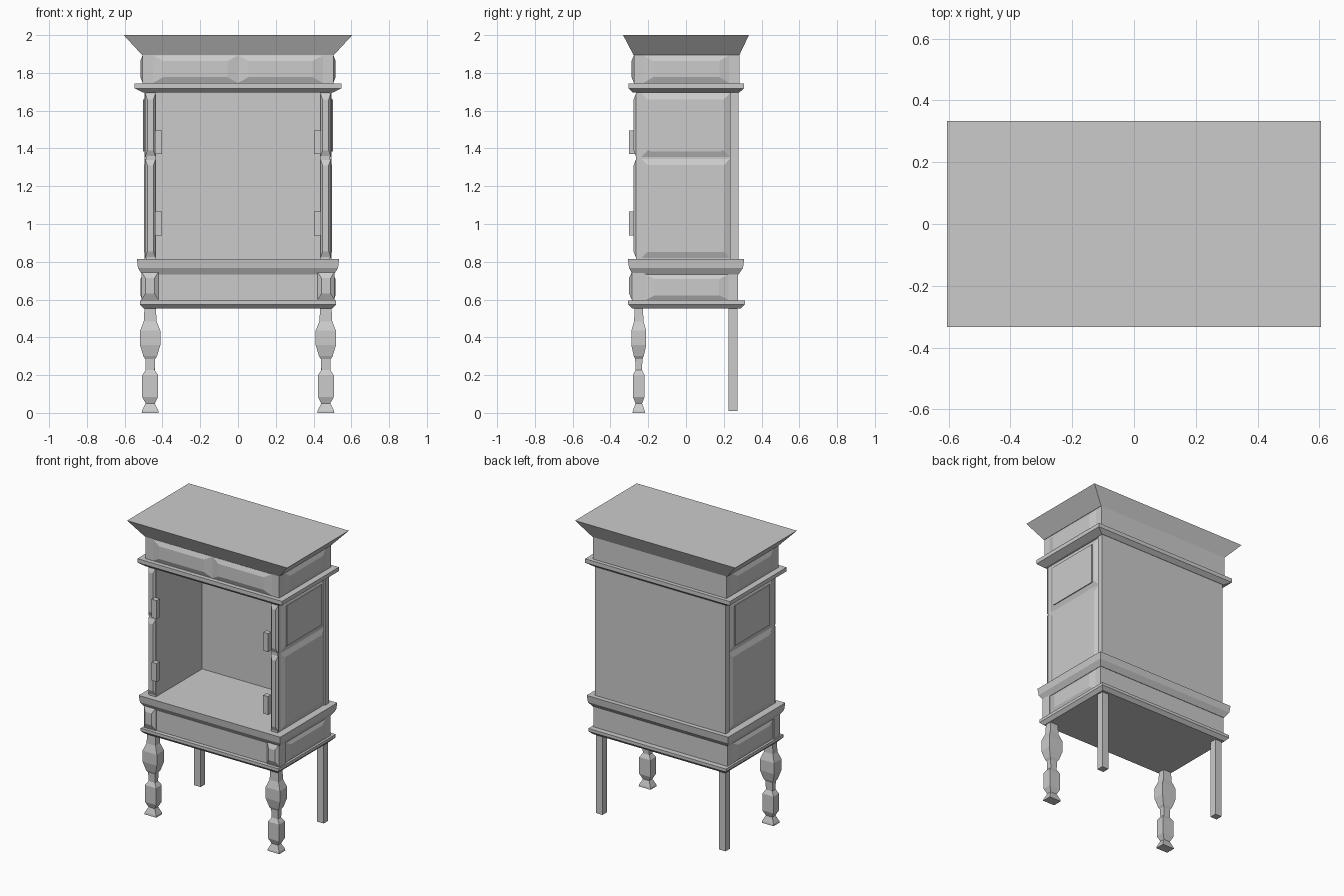
import bpy

cube = bpy.data.objects.get("Cube")
if cube:
    bpy.data.objects.remove(cube, do_unlink=True)

GREY = (0.6, 0.6, 0.6, 1)
wood = bpy.data.materials.new("grey wood")
wood.use_nodes = True
wood.diffuse_color = GREY
wood.node_tree.nodes["Principled BSDF"].inputs["Base Color"].default_value = GREY


def loft(name, rings):
    """Solid through closed four-cornered rings."""
    verts = [v for ring in rings for v in ring]
    last = 4 * (len(rings) - 1)
    faces = [(3, 2, 1, 0), tuple(range(last, last + 4))]
    for r in range(0, last, 4):
        for i in range(4):
            j = (i + 1) % 4
            faces.append((r + i, r + j, r + 4 + j, r + 4 + i))
    mesh = bpy.data.meshes.new(name)
    mesh.from_pydata(verts, [], faces)
    mesh.materials.append(wood)
    obj = bpy.data.objects.new(name, mesh)
    bpy.context.collection.objects.link(obj)
    return obj


def rect(x0, x1, y0, y1, z):
    return [(x0, y0, z), (x1, y0, z), (x1, y1, z), (x0, y1, z)]


def box(name, x0, x1, y0, y1, z0, z1):
    return loft(name, [rect(x0, x1, y0, y1, z0), rect(x0, x1, y0, y1, z1)])


def moulding(name, *levels):
    """Full-width band; each level is height, half width, front, back."""
    return loft(name, [rect(-x, x, y0, y1, z) for z, x, y0, y1 in levels])


def front_panel(name, x0, x1, z0, z1, y, depth, bx, bz):
    """Raised bevelled panel facing the front."""
    def ring(yy, i, k):
        return [(x0 + i, yy, z0 + k), (x1 - i, yy, z0 + k),
                (x1 - i, yy, z1 - k), (x0 + i, yy, z1 - k)]
    return loft(name, [ring(y, 0, 0), ring(y - depth, bx, bz)])


def side_panel(name, side, y0, y1, z0, z1, x, depth, by, bz):
    """Raised bevelled panel facing left or right."""
    def ring(xx, i, k):
        pts = [(side * xx, y0 + i, z0 + k), (side * xx, y1 - i, z0 + k),
               (side * xx, y1 - i, z1 - k), (side * xx, y0 + i, z1 - k)]
        return pts if side > 0 else pts[::-1]
    return loft(name, [ring(x, 0, 0), ring(x + depth, by, bz)])


# Horizontal bands from bottom to top
moulding("base_moulding", (0.553, 0.50, -0.285, 0.29), (0.575, 0.52, -0.308, 0.312),
         (0.595, 0.52, -0.308, 0.312))
moulding("drawer_box", (0.595, 0.505, -0.28, 0.275), (0.74, 0.505, -0.28, 0.275))
moulding("waist_moulding", (0.733, 0.508, -0.282, 0.278), (0.768, 0.53, -0.302, 0.302),
         (0.815, 0.535, -0.308, 0.308))
moulding("frieze_lower_moulding", (1.695, 0.50, -0.28, 0.28), (1.718, 0.547, -0.305, 0.308),
         (1.745, 0.547, -0.305, 0.308))
moulding("frieze_box", (1.745, 0.505, -0.276, 0.283), (1.895, 0.505, -0.276, 0.283))
moulding("top_cornice", (1.895, 0.508, -0.278, 0.283), (2.0, 0.605, -0.333, 0.333))

# Open cabinet
box("back_panel", -0.495, 0.495, 0.235, 0.278, 0.815, 1.695)

# Foot, block, neck and bulb of a turned leg: height, half width
LEG = [(0, 0.045), (0.012, 0.043), (0.05, 0.024), (0.085, 0.042), (0.2, 0.042),
       (0.227, 0.024), (0.285, 0.026), (0.3, 0.036), (0.36, 0.054), (0.435, 0.054),
       (0.485, 0.034), (0.56, 0.03)]

for side, word in ((1, "left"), (-1, "right")):
    def span(a, b):
        return (a, b) if side > 0 else (-b, -a)

    # Cabinet walls with stile and side panels
    box(word + "_wall", *span(0.435, 0.485), -0.266, 0.235, 0.815, 1.695)
    for part, z0, z1 in (("lower", 0.82, 1.345), ("upper", 1.355, 1.693)):
        front_panel(f"{word}_{part}_stile_panel", *span(0.436, 0.492), z0, z1,
                    -0.264, 0.014, 0.012, 0.035)
        side_panel(f"{word}_{part}_side_panel", side, -0.235, 0.232, z0, z1,
                   0.485, 0.013, 0.03, 0.033)
    side_panel(word + "_upper_plate", side, -0.19, 0.185, 1.385, 1.66,
               0.497, 0.006, 0, 0)

    # Frieze and drawer panels
    front_panel(word + "_frieze_panel", *span(0.0, 0.45), 1.747, 1.893,
                -0.276, 0.012, 0.055, 0.03)
    side_panel(word + "_frieze_side_panel", side, -0.225, 0.228, 1.747, 1.893,
               0.505, 0.012, 0.05, 0.03)
    side_panel(word + "_drawer_side_panel", side, -0.215, 0.225, 0.597, 0.733,
               0.505, 0.012, 0.05, 0.025)
    box(word + "_corner_block", *span(0.42, 0.512), -0.286, -0.22, 0.595, 0.75)
    front_panel(word + "_corner_panel", *span(0.42, 0.512), 0.597, 0.748,
                -0.286, 0.016, 0.022, 0.035)

    # Legs
    cx = side * 0.465
    loft(word + "_front_leg", [rect(cx - w, cx + w, -0.25 - 0.73 * w, -0.25 + 0.73 * w, z)
                               for z, w in LEG])
    box(word + "_back_leg", cx - 0.025, cx + 0.025, 0.225, 0.273, 0.01, 0.56)

    # Hinges
    for part, z in (("lower", 0.94), ("upper", 1.37)):
        box(f"{word}_{part}_hinge", *span(0.403, 0.44), -0.303, -0.268, z, z + 0.125)
